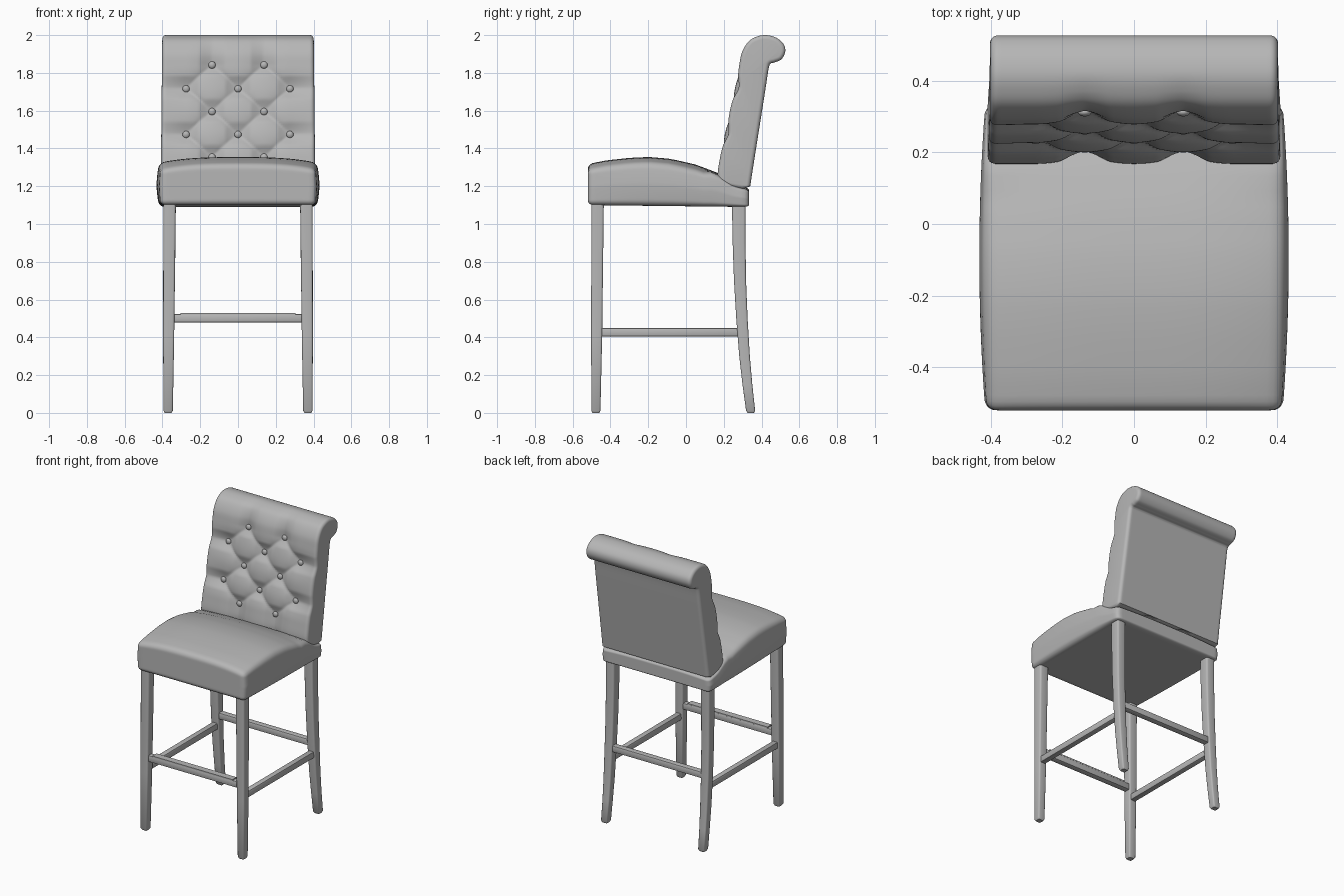
import bpy, bmesh, math
from mathutils import Vector

if "Cube" in bpy.data.objects:
    bpy.data.objects.remove(bpy.data.objects["Cube"])

grey = bpy.data.materials.new("light grey")
grey.diffuse_color = (0.47, 0.47, 0.47, 1)
grey.use_nodes = True
grey.node_tree.nodes["Principled BSDF"].inputs["Base Color"].default_value = grey.diffuse_color


def finish(name, bm, angle=40):
    bmesh.ops.recalc_face_normals(bm, faces=bm.faces)
    me = bpy.data.meshes.new(name)
    bm.to_mesh(me)
    bm.free()
    me.materials.append(grey)
    me.shade_smooth()
    me.set_sharp_from_angle(angle=math.radians(angle))
    ob = bpy.data.objects.new(name, me)
    bpy.context.collection.objects.link(ob)
    return ob


def skin(name, rings, angle=40):
    """Closed rings of points joined by quads, with flat end caps."""
    bm = bmesh.new()
    vs = [[bm.verts.new(p) for p in r] for r in rings]
    n = len(rings[0])
    for a, b in zip(vs, vs[1:]):
        for i in range(n):
            j = (i + 1) % n
            bm.faces.new((a[i], a[j], b[j], b[i]))
    bm.faces.new(vs[0])
    bm.faces.new(vs[-1])
    return finish(name, bm, angle)


def box(name, lo, hi, bevel=0.008):
    bm = bmesh.new()
    bmesh.ops.create_cube(bm, size=1)
    for v in bm.verts:
        v.co = [(a + b) / 2 + c * (b - a) for a, b, c in zip(lo, hi, v.co)]
    if bevel:
        bmesh.ops.bevel(bm, geom=bm.edges[:], offset=bevel, segments=2,
                        profile=0.5, affect='EDGES')
    return finish(name, bm)


def catmull(pts, steps):
    out = []
    P = [Vector(p) for p in pts]
    for i in range(len(P) - 1):
        a, b, c, d = P[max(i - 1, 0)], P[i], P[i + 1], P[min(i + 2, len(P) - 1)]
        for k in range(steps):
            t = k / steps
            out.append(0.5 * (2 * b + (c - a) * t + (2 * a - 5 * b + 4 * c - d) * t * t
                              + (3 * b - a - 3 * c + d) * t ** 3))
    return out + [P[-1]]


def lerp_table(tab, t):
    for (a, va), (b, vb) in zip(tab, tab[1:]):
        if t <= b:
            return va + (vb - va) * max(0, (t - a) / (b - a))
    return tab[-1][1]


# ---- seat cushion: rounded box with crowned top and bulging sides
top_line = [(-0.52, 1.318), (-0.42, 1.337), (-0.3, 1.35), (-0.2, 1.355), (-0.08, 1.345),
            (0.05, 1.315), (0.17, 1.27), (0.25, 1.215), (0.335, 1.19)]
bm = bmesh.new()
bmesh.ops.create_cube(bm, size=2)
bmesh.ops.subdivide_edges(bm, edges=bm.edges[:], cuts=27, use_grid_fill=True)
half, r = Vector((0.415, 0.427, 0.11)), 0.03
for v in bm.verts:
    u = [math.sin(c * math.pi / 2) for c in v.co]
    p = Vector([c * h for c, h in zip(u, half)])
    core = Vector([max(-h + r, min(h - r, c)) for c, h in zip(p, half)])
    if (p - core).length > 1e-6:
        p = core + (p - core).normalized() * r
    s, t, w = p.x / half.x, p.y / half.y, p.z / half.z
    y = p.y - 0.093
    crown = lerp_table(top_line, y) - 0.03 * abs(s) ** 3 * (1 if y < 0.1 else 0.4)
    low = 1.1 - 0.01 * (t + 1) / 2
    z = low + (crown - low) * (w + 1) / 2
    x = p.x * (1 + 0.04 * (1 - t * t) * (1 - 0.5 * w * w) - 0.012 * abs(w))
    v.co = (x, y, z)
finish("seat_cushion", bm, 60)

# ---- scroll back: side profile (y, z), tufted on the front
front = [(0.30, 1.185), (0.22, 1.2), (0.177, 1.225), (0.168, 1.27), (0.18, 1.35), (0.2, 1.45),
         (0.222, 1.55), (0.243, 1.65), (0.264, 1.74), (0.28, 1.83), (0.295, 1.905),
         (0.33, 1.965), (0.375, 1.992), (0.425, 2.0)]
rear = [(0.48, 1.985), (0.518, 1.95), (0.525, 1.91), (0.505, 1.872), (0.47, 1.856),
        (0.447, 1.848), (0.437, 1.82), (0.42, 1.71), (0.39, 1.52), (0.36, 1.33), (0.34, 1.2)]
STEPS = 10
prof = catmull(front + rear, STEPS)
n_front = (len(front) - 1) * STEPS
norms = []
for i in range(len(prof)):
    d = prof[min(i + 1, len(prof) - 1)] - prof[max(i - 1, 0)]
    norms.append(Vector((-d.y, d.x)).normalized())

CX, CZ, Z0, DEPTH = 0.1375, 0.1215, 1.36, 0.036


def tuft(x, z):
    """Depth of the diamond tufting below the puffed surface."""
    X, Z = x / CX, (z - Z0) / CZ
    fade = max(0.3, 1 - 0.6 * max(0, abs(X) - 2)) * max(0.12, 1 - 0.75 * max(0, Z - 4))
    X, Z = max(-2, min(2, X)), max(0, min(4, Z))
    ca = abs(math.cos(math.pi / 2 * (X + Z)))
    cb = abs(math.cos(math.pi / 2 * (X - Z)))
    puff = 0.6 * math.sqrt(ca * cb) + 0.4 * min(1, ca * ca + cb * cb)
    return DEPTH * fade * (1 - puff)


EDGE, W = 0.022, 0.405
cols = [(W - EDGE) * (k / 40) for k in range(-40, 41)]
ends = [(W - EDGE + EDGE * math.sin(a), EDGE * (1 - math.cos(a)))
        for a in (math.pi / 2 * k / 6 for k in range(1, 7))]
columns = [(-x, o) for x, o in reversed(ends)] + [(x, 0) for x in cols] + ends
rings = []
for x, inset in columns:
    ring = []
    for i, (p, n) in enumerate(zip(prof, norms)):
        off = inset
        if i < n_front:
            m = max(0, min(1, (0.425 - p.x) / 0.08))
            off += tuft(x, p.y) * m * m * (3 - 2 * m)
        q = p - n * off
        wide = 1.01 - 0.02 * max(0, (p.y - 1.2) / 0.8)
        ring.append((x * wide, q.x, q.y))
    rings.append(ring)
skin("tufted_back", rings, 50)

# ---- buttons at the tuft points
for j in range(5):
    for i in ((-1, 1) if j % 2 == 0 else (-2, 0, 2)):
        x, z = i * CX, Z0 + j * CZ
        k = min(range(3 * STEPS, n_front), key=lambda q: abs(prof[q].y - z))
        c = prof[k] - norms[k] * (DEPTH - 0.006)
        bm = bmesh.new()
        bmesh.ops.create_uvsphere(bm, u_segments=16, v_segments=10, radius=0.019)
        for v in bm.verts:
            v.co = Vector((v.co.x + x, v.co.y * 0.65 + c.x, v.co.z + c.y))
        finish("button", bm, 180)


# ---- legs: rounded square sections (z, x, y, half x, half y)
def section(z, cx, cy, hx, hy):
    pts = []
    rad = min(hx, hy) * 0.35
    for sx, sy, a0 in ((1, 1, 0), (-1, 1, 90), (-1, -1, 180), (1, -1, 270)):
        for a in (0, 30, 60, 90):
            t = math.radians(a0 + a)
            pts.append((cx + sx * (hx - rad) + rad * math.cos(t),
                        cy + sy * (hy - rad) + rad * math.sin(t), z))
    return pts


front_leg = [(0, .37, -.477, .018, .018), (0.012, .37, -.477, .025, .024),
             (0.4, .367, -.473, .029, .029), (1.12, .362, -.468, .033, .033)]
rear_leg = [(0, .37, .343, .018, .017), (0.012, .37, .342, .025, .024),
            (0.15, .369, .325, .026, .026), (0.3, .368, .31, .028, .028),
            (0.5, .367, .296, .03, .03), (0.7, .365, .286, .031, .032),
            (0.9, .363, .281, .032, .034), (1.12, .362, .279, .033, .036)]
for side, s in (("left", -1), ("right", 1)):
    for nm, tab in (("front_leg", front_leg), ("rear_leg", rear_leg)):
        skin(f"{nm}_{side}", [section(z, s * x, y, hx, hy) for z, x, y, hx, hy in tab], 50)
    # side stretchers
    box(f"side_stretcher_{side}", (s * .367 - .02, -.46, .405), (s * .367 + .02, .3, .45))

# ---- front and rear stretchers, thin footrest plate
box("front_stretcher", (-.36, -.493, .478), (.36, -.45, .523))
box("rear_stretcher", (-.36, .275, .478), (.36, .318, .523))
box("footrest_plate", (-.305, -.497, .521), (.305, -.452, .53), 0)
